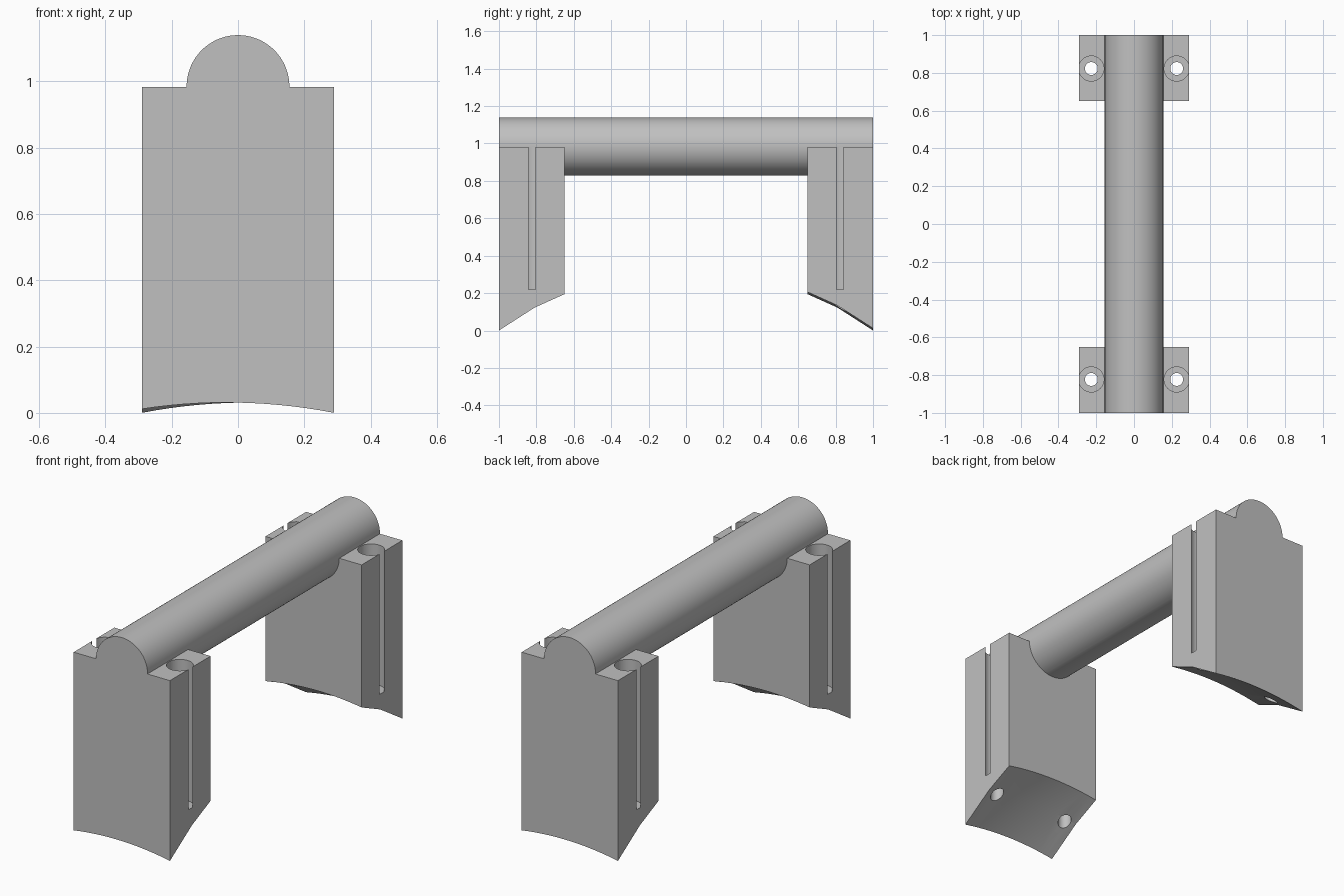
import bpy
import bmesh
from math import pi
from mathutils import Matrix, Vector

default = bpy.data.objects.get("Cube")
if default:
    bpy.data.objects.remove(default, do_unlink=True)

HALF_W = 0.29            # half width of a post
OUTER, BEND, INNER = -1.0, -0.81, -0.65
POST_TOP = 0.982
HOLE_X, HOLE_Y = 0.226, -0.823

grey = bpy.data.materials.new("plain grey")
grey.use_nodes = True
COLOUR = (0.53, 0.53, 0.53, 1)
grey.diffuse_color = COLOUR
grey.node_tree.nodes["Principled BSDF"].inputs["Base Color"].default_value = COLOUR


def make_object(name, bm):
    bmesh.ops.recalc_face_normals(bm, faces=bm.faces)
    mesh = bpy.data.meshes.new(name)
    bm.to_mesh(mesh)
    bm.free()
    mesh.materials.append(grey)
    obj = bpy.data.objects.new(name, mesh)
    bpy.context.collection.objects.link(obj)
    return obj


def cylinder(name, radius, length, matrix, sides=48):
    bm = bmesh.new()
    bmesh.ops.create_cone(bm, cap_ends=True, segments=sides, radius1=radius,
                          radius2=radius, depth=length, matrix=matrix)
    return make_object(name, bm)


def upright(name, radius, x, y, low, high):
    spot = Matrix.Translation((x, y, (low + high) / 2))
    return cylinder(name, radius, high - low, spot)


def combine(obj, tool, operation):
    """Apply a boolean and discard the tool object."""
    tool.hide_render = True
    mod = obj.modifiers.new("boolean", "BOOLEAN")
    mod.operation, mod.solver, mod.object = operation, "EXACT", tool
    bpy.ops.object.select_all(action="DESELECT")
    bpy.context.view_layer.objects.active = obj
    obj.select_set(True)
    bpy.ops.object.modifier_apply(modifier=mod.name)
    bpy.data.objects.remove(tool, do_unlink=True)


def underside(x, y):
    """Height of the sloping, arched foot."""
    if y < BEND:
        slope = 0.006 + 0.122 * (y - OUTER) / (BEND - OUTER)
    else:
        slope = 0.128 + 0.072 * (y - BEND) / (INNER - BEND)
    return slope + 0.025 * (1 - (x / HALF_W) ** 2) - 0.02 * x


# Post: a block whose bottom follows the foot curve
bm = bmesh.new()
bmesh.ops.create_cube(bm, size=1)
for v in bm.verts:
    v.co.x *= 2 * HALF_W
    v.co.y = OUTER if v.co.y < 0 else INNER
STEPS = 14
cuts = [(Vector((HALF_W * (2 * i / STEPS - 1), 0, 0)), Vector((1, 0, 0)))
        for i in range(1, STEPS)]
cuts.append((Vector((0, BEND, 0)), Vector((0, 1, 0))))
for point, normal in cuts:
    bmesh.ops.bisect_plane(bm, geom=bm.verts[:] + bm.edges[:] + bm.faces[:],
                           plane_co=point, plane_no=normal)
for v in bm.verts:
    v.co.z = POST_TOP if v.co.z > 0 else underside(v.co.x, v.co.y)
front_post = make_object("front_post", bm)

# Screw holes: wide bores that just break the side wall, narrow holes below
for side in (-1, 1):
    bore = upright("bore_cutter", 0.0665, side * HOLE_X, HOLE_Y, 0.218, 1.2)
    combine(front_post, bore, "DIFFERENCE")
    hole = upright("hole_cutter", 0.034, side * HOLE_X, HOLE_Y, -0.1, 0.5)
    combine(front_post, hole, "DIFFERENCE")

# Back post: the same post turned half way round
back_post = front_post.copy()
back_post.data = front_post.data.copy()
back_post.name = "back_post"
back_post.data.transform(Matrix.Rotation(pi, 4, "Z"))
bpy.context.collection.objects.link(back_post)

# Round grip bar fused with both posts
lying = Matrix.Translation((0, 0, 0.984)) @ Matrix.Rotation(pi / 2, 4, "X")
handle = cylinder("grip_handle", 0.155, 2.0, lying, 72)
for post in (front_post, back_post):
    combine(handle, post, "UNION")

bpy.ops.object.select_all(action="DESELECT")
handle.select_set(True)
bpy.context.view_layer.objects.active = handle
bpy.ops.object.shade_smooth_by_angle(angle=pi / 6)
